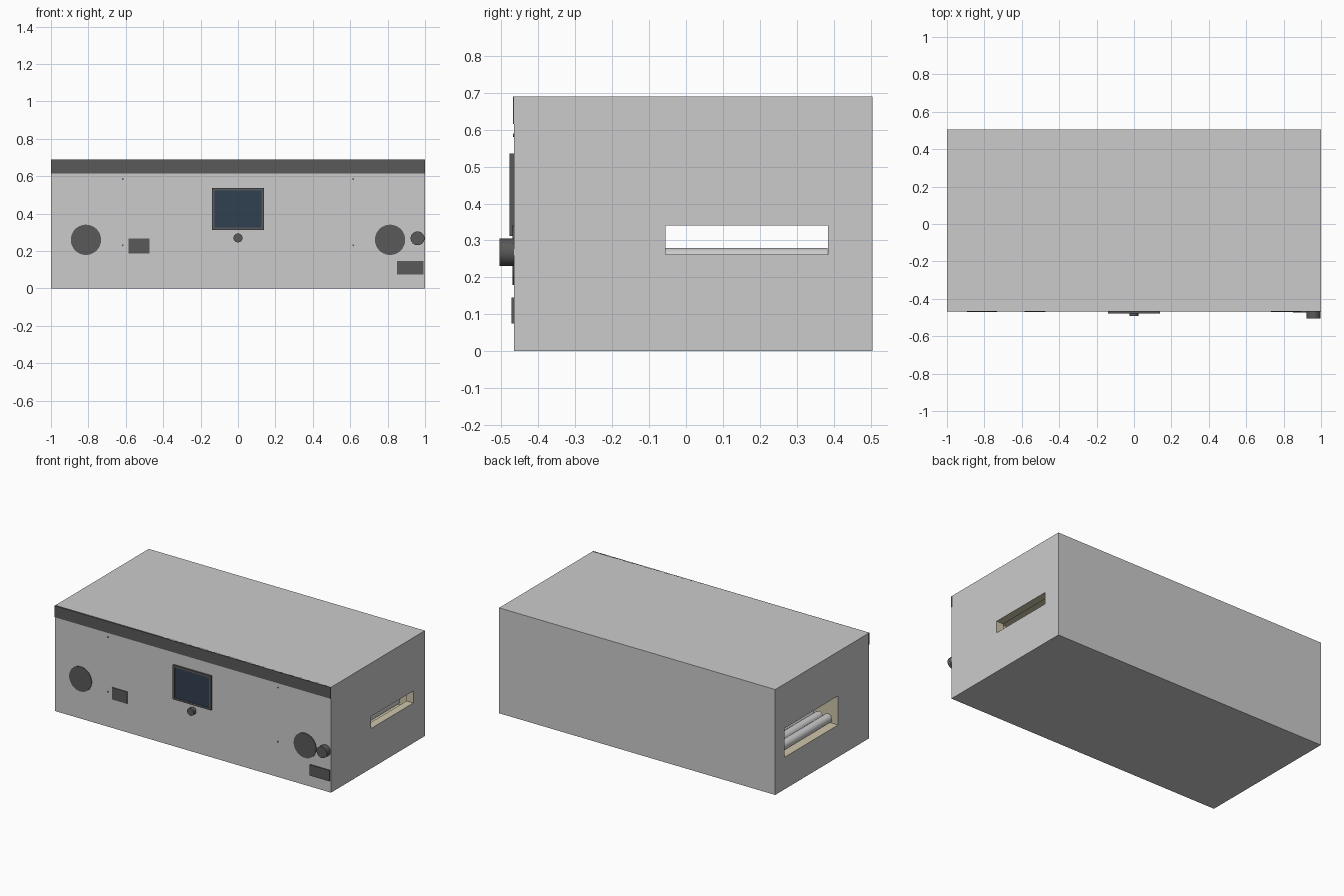
import bpy, bmesh
from math import pi

if "Cube" in bpy.data.objects:
    bpy.data.objects.remove(bpy.data.objects["Cube"])

def material(name, color):
    m = bpy.data.materials.new(name)
    m.diffuse_color = (*color, 1)
    m.use_nodes = True
    m.node_tree.nodes["Principled BSDF"].inputs["Base Color"].default_value = m.diffuse_color
    return m

DARK = material("dark_grey", (0.10, 0.10, 0.10))
BLUE = material("screen_blue", (0.03, 0.05, 0.08))
BEIGE = material("tunnel_beige", (0.62, 0.56, 0.40))
FRONT = -0.466

def mesh_object(name, bm, *mats):
    bmesh.ops.recalc_face_normals(bm, faces=bm.faces)
    me = bpy.data.meshes.new(name)
    bm.to_mesh(me)
    bm.free()
    for m in mats:
        me.materials.append(m)
    ob = bpy.data.objects.new(name, me)
    bpy.context.collection.objects.link(ob)
    return ob

def box(name, x0, x1, y0, y1, z0, z1, mat):
    bm = bmesh.new()
    bmesh.ops.create_cube(bm, size=1)
    for v in bm.verts:
        v.co = ((x0 + x1) / 2 + v.co.x * (x1 - x0),
                (y0 + y1) / 2 + v.co.y * (y1 - y0),
                (z0 + z1) / 2 + v.co.z * (z1 - z0))
    return mesh_object(name, bm, mat)

def cylinder_y(name, x, z, r, y0, y1, mat=None, sides=32):
    bpy.ops.mesh.primitive_cylinder_add(vertices=sides, radius=r, depth=y1 - y0,
                                        location=(x, (y0 + y1) / 2, z), rotation=(pi / 2, 0, 0))
    ob = bpy.context.object
    ob.name = name
    if mat:
        ob.data.materials.append(mat)
    bpy.ops.object.shade_smooth_by_angle()
    return ob

# Housing with a through tunnel: rectangular rings (x, y0, y1, z0, z1) bridged in a closed chain
outer = (FRONT, 0.505, 0, 0.69)
inlet = (-0.145, 0.41, 0.21, 0.40)
outlet = (-0.055, 0.385, 0.262, 0.34)
rings = [(1, *outer), (-1, *outer), (-1, *inlet), (0.95, *inlet), (0.95, *outlet), (1, *outlet)]
bm = bmesh.new()
loops = [[bm.verts.new((x, y, z)) for y, z in ((y0, z0), (y1, z0), (y1, z1), (y0, z1))]
         for x, y0, y1, z0, z1 in rings]
for i, a in enumerate(loops):
    b = loops[(i + 1) % len(loops)]
    for k in range(4):
        f = bm.faces.new((a[k], a[(k + 1) % 4], b[(k + 1) % 4], b[k]))
        f.material_index = 1 if i in (2, 3, 4) else 0
grey = material("housing_grey", (0.6, 0.6, 0.6))
mesh_object("housing", bm, grey, BEIGE)

# Conveyor rollers
for i in range(29):
    cylinder_y("conveyor_roller", -0.945 + i * 0.065, 0.25, 0.03, -0.118, 0.383, sides=24)

# Top front trim
box("front_trim", -1, 1, FRONT - 0.003, FRONT + 0.01, 0.615, 0.69, DARK)

# Display: four frame bars around a recessed screen
yf, yb = -0.478, FRONT + 0.005
box("display_frame_bottom", -0.138, 0.138, yf, yb, 0.312, 0.325, DARK)
box("display_frame_top", -0.138, 0.138, yf, yb, 0.523, 0.536, DARK)
for s in (-1, 1):
    x0, x1 = sorted((s * 0.125, s * 0.138))
    box("display_frame_side", x0, x1, yf, yb, 0.325, 0.523, DARK)
box("display_screen", -0.125, 0.125, -0.475, yb, 0.325, 0.523, BLUE)

# Round grilles and panel screws, mirrored left and right
for s in (-1, 1):
    cylinder_y("round_grille", s * 0.813, 0.26, 0.081, FRONT - 0.004, yb, DARK, 40)
    for z in (0.23, 0.585):
        cylinder_y("panel_screw", s * 0.616, z, 0.005, FRONT - 0.003, yb, DARK, 12)

# Flat plates, button and knob
box("left_plate", -0.585, -0.474, FRONT - 0.004, yb, 0.188, 0.267, DARK)
box("right_plate", 0.85, 0.993, FRONT - 0.007, yb, 0.075, 0.146, DARK)
cylinder_y("button", 0, 0.27, 0.024, -0.492, yb, DARK)
cylinder_y("control_knob", 0.96, 0.268, 0.037, -0.505, yb, DARK)
